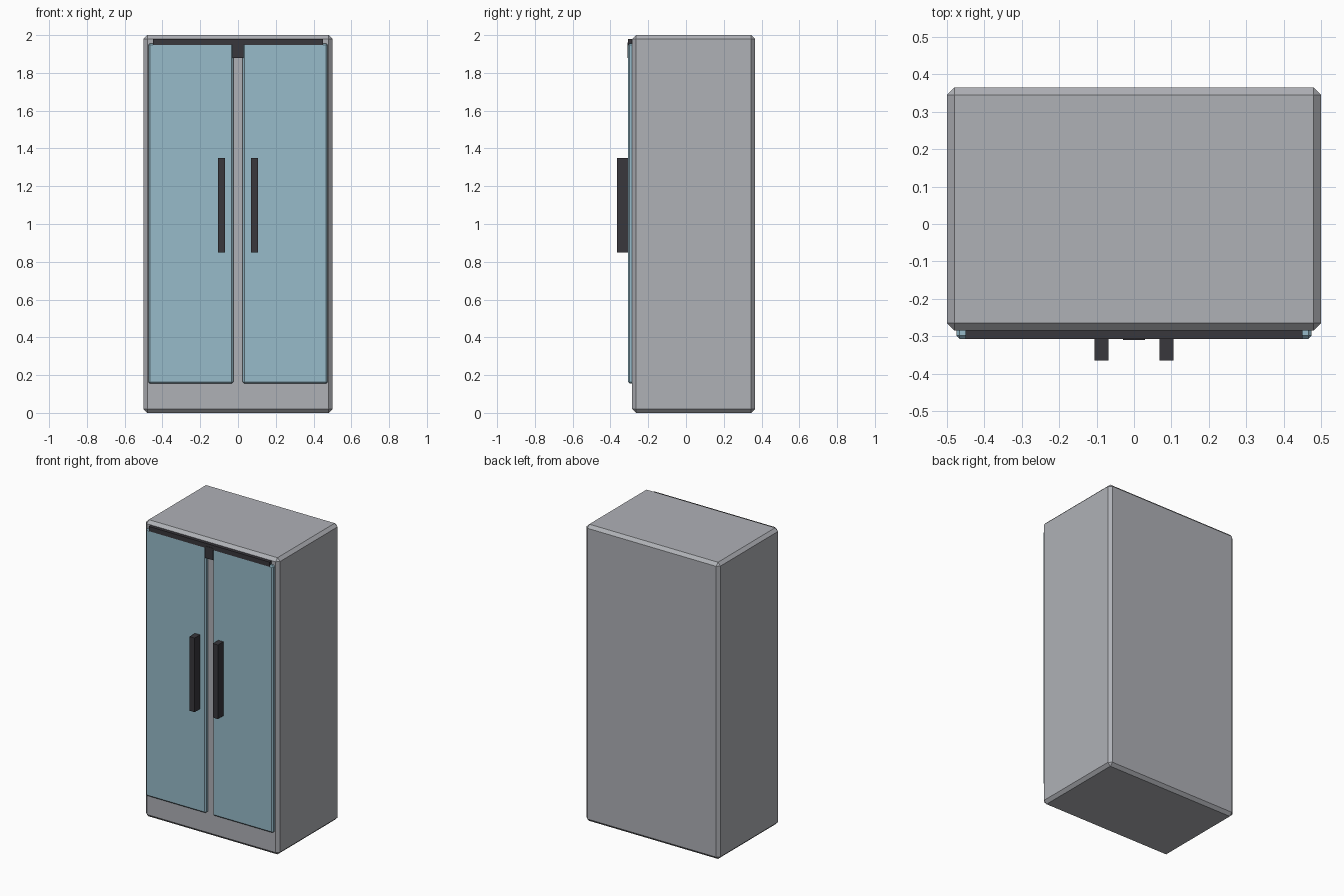
import bpy
from mathutils import Vector

cube = bpy.data.objects.get("Cube")
if cube:
    bpy.data.objects.remove(cube, do_unlink=True)


def material(name, rgb):
    m = bpy.data.materials.new(name)
    m.use_nodes = True
    colour = (*rgb, 1)
    m.diffuse_color = colour
    m.node_tree.nodes["Principled BSDF"].inputs["Base Color"].default_value = colour
    return m


grey = material("cabinet grey", (0.43, 0.44, 0.47))
blue = material("door blue", (0.31, 0.50, 0.59))
dark = material("trim charcoal", (0.04, 0.038, 0.045))


def box(name, low, high, mat, bevel=0):
    """Box between two corners, with optional chamfered edges."""
    low, high = Vector(low), Vector(high)
    bpy.ops.mesh.primitive_cube_add(size=1, location=(low + high) / 2)
    ob = bpy.context.object
    ob.name = name
    ob.scale = high - low
    bpy.ops.object.transform_apply(location=False, rotation=False, scale=True)
    ob.data.materials.append(mat)
    if bevel:
        mod = ob.modifiers.new("chamfer", "BEVEL")
        mod.width = bevel
        mod.segments = 1
    return ob


# Cabinet
box("cabinet", (-0.5, -0.285, 0), (0.5, 0.365, 2), grey, 0.02)

# Doors and their upright handles
for side, s in (("left", 1), ("right", -1)):
    x0, x1 = sorted((s * 0.025, s * 0.475))
    box(side + "_door", (x0, -0.307, 0.155), (x1, -0.265, 1.956), blue, 0.009)
    x0, x1 = sorted((s * 0.068, s * 0.106))
    box(side + "_handle", (x0, -0.365, 0.85), (x1, -0.3, 1.35), dark)

# Top rail and the centre catch below it
box("top_rail", (-0.45, -0.308, 1.947), (0.45, -0.27, 1.979), dark)
box("centre_catch", (-0.03, -0.31, 1.88), (0.03, -0.27, 1.96), dark)
